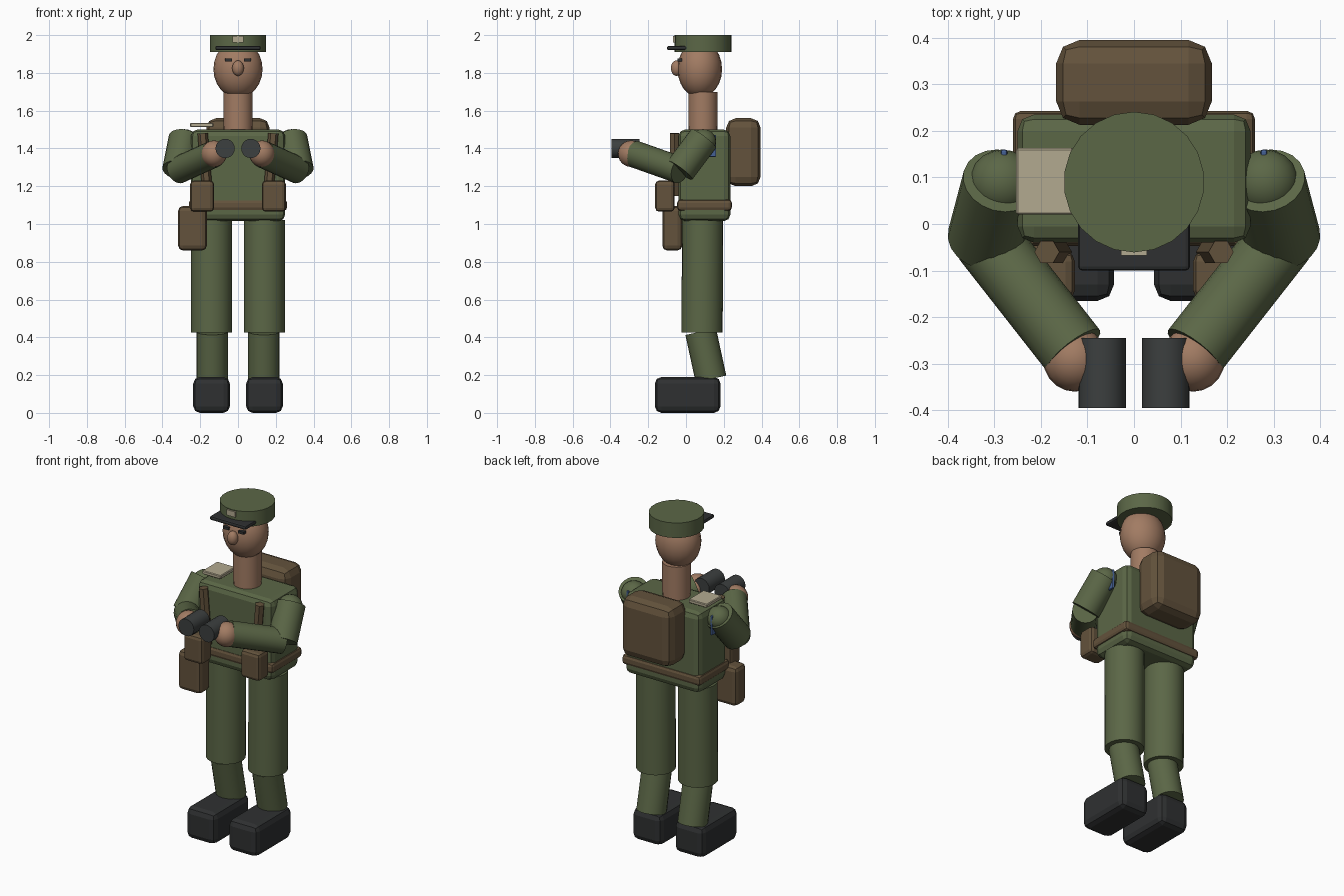
import bpy, math
from mathutils import Vector

if "Cube" in bpy.data.objects:
    bpy.data.objects.remove(bpy.data.objects["Cube"])

def mat(name, r, g, b):
    m = bpy.data.materials.new(name)
    m.diffuse_color = (r, g, b, 1)
    m.use_nodes = True
    m.node_tree.nodes["Principled BSDF"].inputs["Base Color"].default_value = m.diffuse_color
    return m

GREEN = mat("olive_cloth", 0.105, 0.135, 0.062)
SKIN = mat("skin", 0.36, 0.20, 0.125)
BROWN = mat("canvas_brown", 0.125, 0.085, 0.045)
BLACK = mat("dark_rubber", 0.028, 0.03, 0.031)
GREY = mat("dark_metal", 0.045, 0.05, 0.05)
TAN = mat("tan", 0.45, 0.40, 0.28)
BLUE = mat("blue_patch", 0.06, 0.12, 0.30)

def finish(name, material):
    o = bpy.context.object
    o.name = name
    o.data.materials.append(material)
    return o

def box(name, lo, hi, material, bevel=0.0, segs=2):
    """Axis-aligned box between two corners, optionally bevelled."""
    lo, hi = Vector(lo), Vector(hi)
    bpy.ops.mesh.primitive_cube_add(size=1, location=(lo + hi) / 2)
    o = finish(name, material)
    o.scale = hi - lo
    bpy.ops.object.transform_apply(location=False, rotation=False, scale=True)
    if bevel:
        b = o.modifiers.new("bevel", "BEVEL")
        b.width, b.segments = bevel, segs
    return o

def tube(name, a, b, r, material, sides=20):
    """Capped cylinder from point a to point b."""
    a, b = Vector(a), Vector(b)
    bpy.ops.mesh.primitive_cylinder_add(vertices=sides, radius=r, depth=(b - a).length,
                                        location=(a + b) / 2)
    o = finish(name, material)
    o.rotation_euler = (b - a).to_track_quat("Z", "Y").to_euler()
    if sides > 8:
        bpy.ops.object.shade_smooth_by_angle(angle=math.radians(35))
    return o

def ball(name, loc, radii, material):
    bpy.ops.mesh.primitive_uv_sphere_add(segments=20, ring_count=12, radius=1, location=loc)
    o = finish(name, material)
    o.scale = radii
    bpy.ops.object.shade_smooth()
    return o

# Torso and belt
box("torso", (-0.25, -0.04, 1.015), (0.25, 0.235, 1.50), GREEN, 0.035)
box("belt", (-0.26, -0.047, 1.07), (0.26, 0.243, 1.13), BROWN, 0.018)

# Head, neck and face
tube("neck", (0, 0.09, 1.52), (0, 0.09, 1.70), 0.078, SKIN)
tube("neck_base", (0, 0.09, 1.45), (0, 0.09, 1.52), 0.077, SKIN)
ball("head", (0, 0.073, 1.82), (0.13, 0.118, 0.152), SKIN)
ball("nose", (0, -0.05, 1.825), (0.031, 0.03, 0.041), SKIN)

# Cap
tube("cap", (0, 0.09, 1.91), (0, 0.09, 2.0), 0.151, GREEN, 22)
box("cap_brim", (-0.12, -0.10, 1.92), (0.12, 0.02, 1.943), BLACK, 0.009)
box("cap_badge", (-0.028, -0.068, 1.962), (0.028, -0.055, 1.995), TAN)

# Backpack and shoulder board
box("backpack", (-0.167, 0.213, 1.20), (0.167, 0.395, 1.56), BROWN, 0.05)
box("shoulder_board", (-0.253, 0.02, 1.513), (-0.13, 0.163, 1.535), TAN, 0.004, 1)

# Holster on one hip
box("holster", (-0.317, -0.125, 0.86), (-0.165, -0.02, 1.095), BROWN, 0.025)

# Parts that repeat on both sides
for s, side in ((-1, "right"), (1, "left")):
    def n(part):
        return f"{side}_{part}"
    # Legs and boots
    tube(n("thigh"), (s * 0.14, 0.085, 0.425), (s * 0.14, 0.088, 1.02), 0.109, GREEN, 22)
    tube(n("shin"), (s * 0.137, 0.132, 0.18), (s * 0.137, 0.078, 0.43), 0.083, GREEN)
    box(n("boot"), (s * 0.14 - 0.097, -0.165, 0), (s * 0.14 + 0.097, 0.183, 0.19), BLACK, 0.035)
    # Bent arm and hand
    shoulder, elbow = (s * 0.285, 0.093, 1.452), (s * 0.318, -0.032, 1.285)
    wrist = (s * 0.13, -0.272, 1.37)
    tube(n("upper_arm"), shoulder, elbow, 0.083, GREEN)
    tube(n("forearm"), elbow, wrist, 0.072, GREEN)
    ball(n("shoulder_cap"), (s * 0.283, 0.09, 1.437), (0.07, 0.07, 0.065), GREEN)
    ball(n("hand"), (s * 0.127, -0.29, 1.372), (0.068, 0.07, 0.07), SKIN)
    # Sleeve patch
    box(n("sleeve_patch"), (s * 0.279 - 0.007, 0.067, 1.355), (s * 0.279 + 0.007, 0.16, 1.472),
        BLUE, 0.005)
    # Binocular barrel
    tube(n("binocular_barrel"), (s * 0.068, -0.395, 1.40), (s * 0.068, -0.245, 1.40), 0.051, GREY)
    # Webbing strap and belt pouch
    tube(n("strap"), (s * 0.16, -0.06, 1.15), (s * 0.187, -0.06, 1.48), 0.027, BROWN, 6)
    box(n("belt_pouch"), (s * 0.19 - 0.063, -0.163, 1.065), (s * 0.19 + 0.063, -0.06, 1.23),
        BROWN, 0.02)
    # Eye
    box(n("eye"), (s * 0.05 - 0.018, -0.045, 1.86), (s * 0.05 + 0.018, -0.02, 1.875), BLACK)
